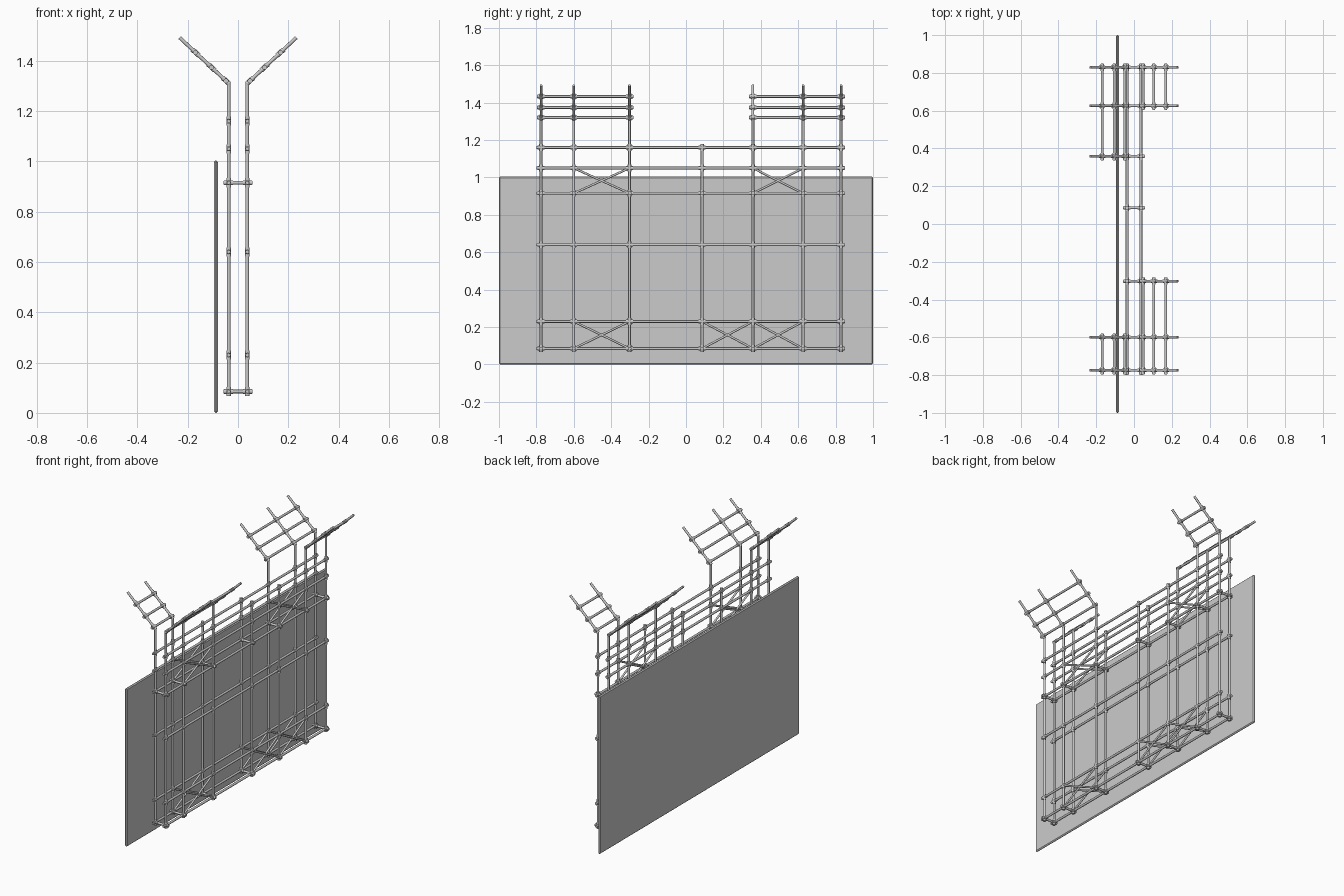
import bpy, bmesh
from mathutils import Vector, Matrix

if "Cube" in bpy.data.objects:
    bpy.data.objects.remove(bpy.data.objects["Cube"], do_unlink=True)


def make_material(name, value):
    mat = bpy.data.materials.new(name)
    mat.use_nodes = True
    colour = (value, value, value, 1)
    mat.diffuse_color = colour
    mat.node_tree.nodes["Principled BSDF"].inputs["Base Color"].default_value = colour
    return mat


grey = make_material("light grey", 0.6)

PIPE, SLEEVE, HALF = 0.0072, 0.0098, 0.018
SIDE = 0.037                                  # distance of each scaffold plane from the centre
POSTS = [-0.775, -0.6, -0.302, 0.086, 0.358, 0.626, 0.829]
LEVELS = [0.085, 0.23, 0.64, 0.915, 1.05, 1.16]
BASE, SHORT_TOP, BEND = 0.068, 1.178, 1.31
TIP = Vector((0.232, 0, 1.492))
Y, Z, X = Vector((0, 1, 0)), Vector((0, 0, 1)), Vector((1, 0, 0))


def tube(bm, a, b, radius=PIPE):
    """Capped round tube between two points."""
    a, b = Vector(a), Vector(b)
    axis = b - a
    place = Matrix.Translation((a + b) / 2) @ axis.to_track_quat('Z', 'Y').to_matrix().to_4x4()
    bmesh.ops.create_cone(bm, cap_ends=True, segments=10, radius1=radius,
                          radius2=radius, depth=axis.length, matrix=place)


def sleeve(bm, centre, axis):
    """Short coupler around a pipe."""
    centre, axis = Vector(centre), Vector(axis).normalized()
    tube(bm, centre - axis * HALF, centre + axis * HALF, SLEEVE)


def finish(name, bm, smooth=True):
    mesh = bpy.data.meshes.new(name)
    bm.to_mesh(mesh)
    bm.free()
    obj = bpy.data.objects.new(name, mesh)
    bpy.context.collection.objects.link(obj)
    mesh.materials.append(grey)
    if smooth:
        bpy.ops.object.select_all(action='DESELECT')
        obj.select_set(True)
        bpy.context.view_layer.objects.active = obj
        bpy.ops.object.shade_smooth_by_angle(angle=0.8)
    return obj


def build_side(label, s, arm_groups):
    x = s * SIDE
    arm_posts = [POSTS[i] for group in arm_groups for i in group]

    # Upright posts, tall where they carry an arm
    bm = bmesh.new()
    for y in POSTS:
        tube(bm, (x, y, BASE), (x, y, BEND if y in arm_posts else SHORT_TOP))
    finish(label + "_posts", bm)

    # Long rails
    bm = bmesh.new()
    for z in LEVELS:
        tube(bm, (x, POSTS[0] - 0.025, z), (x, POSTS[-1] + 0.02, z))
    finish(label + "_rails", bm)

    # Couplers at each crossing
    bm = bmesh.new()
    for y in POSTS:
        for z in LEVELS:
            sleeve(bm, (x, y, z), Z)
            sleeve(bm, (x, y, z), Y)
    finish(label + "_couplers", bm)

    # Diagonal braces
    bm = bmesh.new()
    for low, bays in ((0, (1, 3, 4)), (3, (1, 4))):
        z0, z1 = LEVELS[low], LEVELS[low + 1]
        for i in bays:
            y0, y1 = POSTS[i], POSTS[i + 1]
            tube(bm, (x, y0, z0), (x, y1, z1), 0.006)
            tube(bm, (x, y0, z1), (x, y1, z0), 0.006)
    finish(label + "_braces", bm)

    # Slanted arms with their rails and couplers
    bm = bmesh.new()
    foot = Vector((x, 0, BEND))
    tip = Vector((s * TIP.x, 0, TIP.z))
    slope = tip - foot
    for y in arm_posts:
        tube(bm, foot + Y * y, tip + Y * y)
        bmesh.ops.create_icosphere(bm, subdivisions=2, radius=PIPE,
                                   matrix=Matrix.Translation(foot + Y * y))
    for z in (1.32, 1.374, 1.433):
        p = foot + slope * ((z - BEND) / slope.z)
        for group in arm_groups:
            ys = [POSTS[i] for i in group]
            tube(bm, p + Y * (ys[0] - 0.022), p + Y * (ys[-1] + 0.02))
            for y in ys:
                sleeve(bm, p + Y * y, Y)
                sleeve(bm, p + Y * y, slope)
    finish(label + "_slanted_arms", bm)


build_side("left", 1, ((0, 1, 2), (5, 6)))
build_side("right", -1, ((0, 1), (4, 5, 6)))

# Short crossbars tying the two planes together
bm = bmesh.new()
for y in POSTS:
    for z in (LEVELS[0], LEVELS[3]):
        tube(bm, (-0.057, y, z), (0.057, y, z))
        for s in (1, -1):
            sleeve(bm, (s * SIDE, y, z), X)
finish("crossbars", bm)

# Flat panel with chamfered rim
bm = bmesh.new()
bmesh.ops.create_cube(bm, size=1, matrix=Matrix.Translation((-0.088, 0, 0.502))
                      @ Matrix.Diagonal((0.015, 2, 1.004, 1)))
bmesh.ops.bevel(bm, geom=bm.edges[:], offset=0.006, segments=1, affect='EDGES')
finish("panel", bm, smooth=False)
